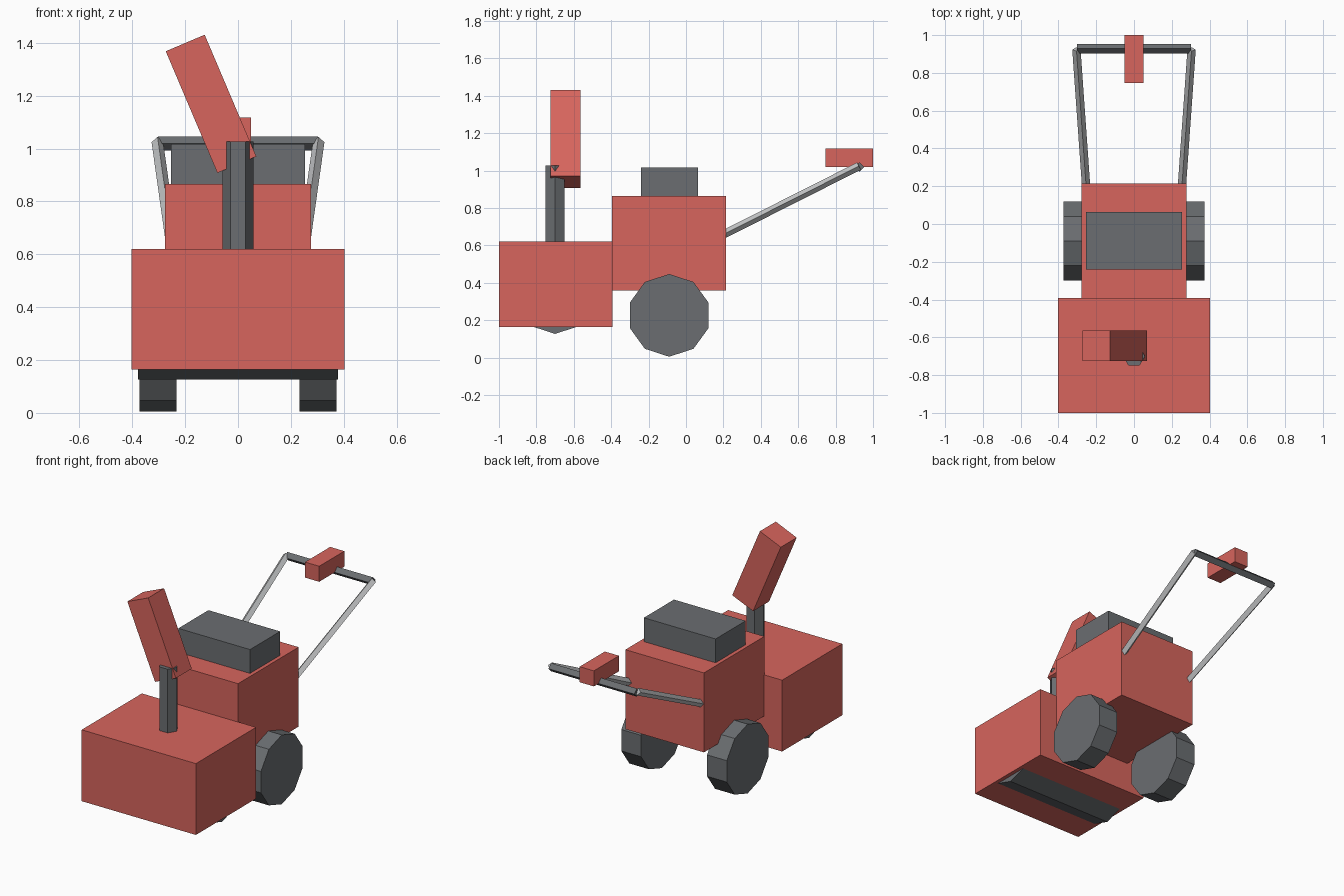
import bpy
import bmesh
from math import radians
from mathutils import Matrix, Quaternion, Vector

cube = bpy.data.objects.get("Cube")
if cube:
    bpy.data.objects.remove(cube, do_unlink=True)


def make_material(name, rgb):
    mat = bpy.data.materials.new(name)
    mat.use_nodes = True
    mat.diffuse_color = (*rgb, 1)
    mat.node_tree.nodes["Principled BSDF"].inputs["Base Color"].default_value = (*rgb, 1)
    return mat


RED = make_material("red paint", (0.68, 0.13, 0.11))
DARK = make_material("dark grey", (0.145, 0.155, 0.165))
STEEL = make_material("light steel", (0.54, 0.55, 0.56))


def finish(name, bm, mat):
    mesh = bpy.data.meshes.new(name)
    bm.to_mesh(mesh)
    bm.free()
    mesh.materials.append(mat)
    obj = bpy.data.objects.new(name, mesh)
    bpy.context.collection.objects.link(obj)
    return obj


def box(name, low, high, mat, tilt=0):
    """Box between two corners, tilted about the y axis through its centre."""
    low, high = Vector(low), Vector(high)
    bm = bmesh.new()
    place = (Matrix.Translation((low + high) / 2) @ Matrix.Rotation(radians(tilt), 4, 'Y')
             @ Matrix.Diagonal((*(high - low), 1)))
    bmesh.ops.create_cube(bm, size=1, matrix=place)
    return finish(name, bm, mat)


def rod(name, start, end, radius, sides, mat, spin=0):
    """Prism with the given number of sides between two points."""
    start, end = Vector(start), Vector(end)
    axis = end - start
    upright = axis.xy.length < 0.001
    turn = Quaternion() if upright else axis.to_track_quat('Z', 'Y')
    place = (Matrix.Translation((start + end) / 2) @ turn.to_matrix().to_4x4()
             @ Matrix.Rotation(radians(spin), 4, 'Z'))
    bm = bmesh.new()
    bmesh.ops.create_cone(bm, cap_ends=True, segments=sides, radius1=radius,
                          radius2=radius, depth=axis.length, matrix=place)
    return finish(name, bm, mat)


# Front housing and the auger drum showing beneath it
box("auger_housing", (-0.403, -1, 0.165), (0.403, -0.393, 0.62), RED)
rod("auger_drum", (-0.378, -0.7, 0.347), (0.378, -0.7, 0.347), 0.22, 10, DARK)

# Engine body and its cover
box("engine_body", (-0.277, -0.395, 0.358), (0.277, 0.215, 0.865), RED)
box("engine_cover", (-0.253, -0.24, 0.86), (0.253, 0.063, 1.017), DARK)

# Discharge chute with its tilted deflector
rod("chute_pipe", (0, -0.7, 0.6), (0, -0.7, 1.026), 0.058, 6, DARK, spin=30)
box("chute_deflector", (-0.182, -0.725, 0.919), (-0.022, -0.565, 1.419), RED, tilt=-23)

# Wheels and handle arms on both sides
for side, s in (("left", 1), ("right", -1)):
    rod(side + "_wheel", (s * 0.233, -0.09, 0.226), (s * 0.372, -0.09, 0.226), 0.221, 10, DARK)
    rod(side + "_handle_arm", (s * 0.25, 0.15, 0.633), (s * 0.305, 0.925, 1.024), 0.022, 4, STEEL)

# Handle crossbar and control box
rod("handle_crossbar", (-0.303, 0.928, 1.019), (0.303, 0.928, 1.019), 0.026, 4, DARK)
box("control_box", (-0.05, 0.747, 1.018), (0.05, 1, 1.117), RED)
